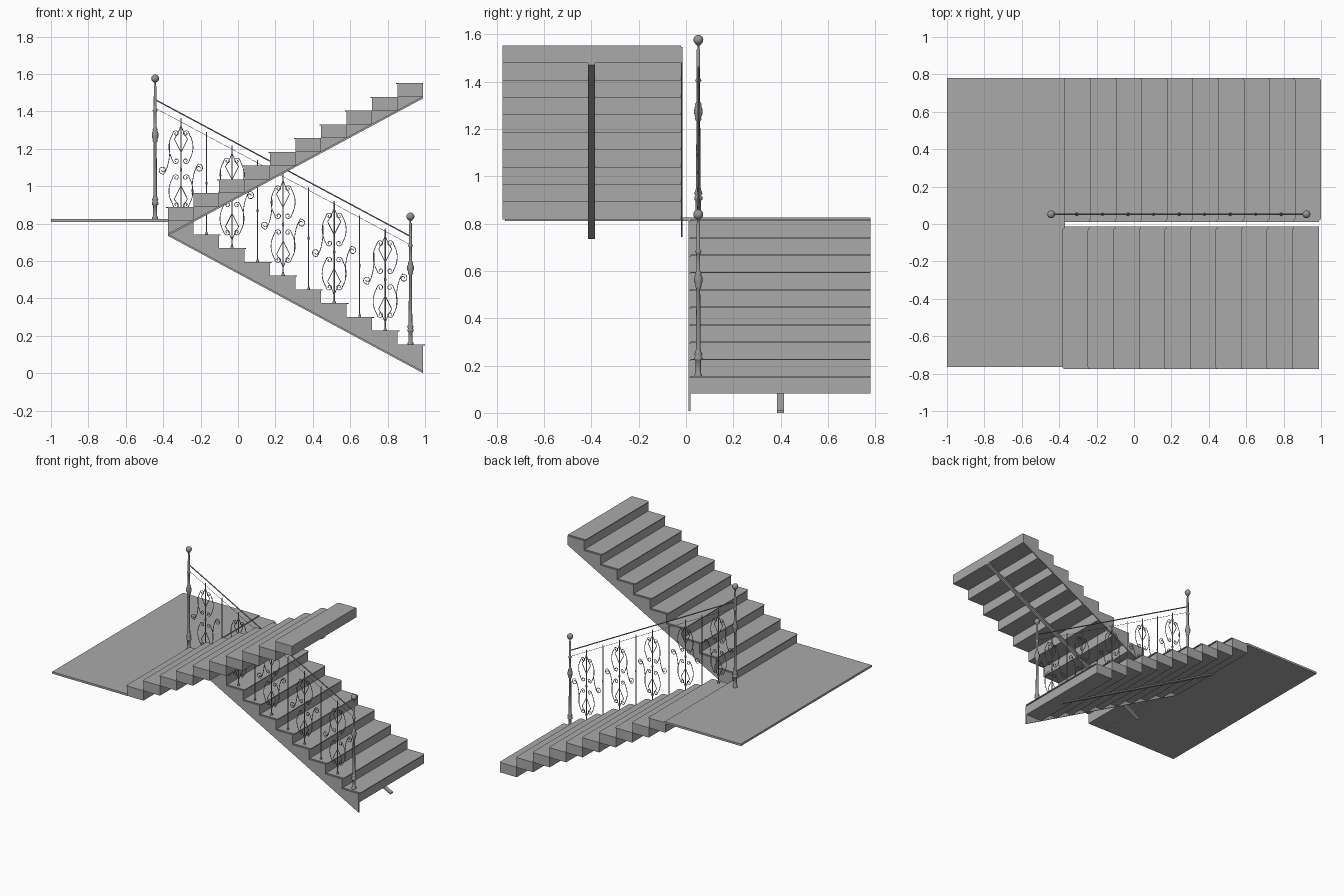
import bpy, bmesh, math
from mathutils import Vector

cube = bpy.data.objects.get("Cube")
if cube:
    bpy.data.objects.remove(cube)


def make_material(name, value):
    m = bpy.data.materials.new(name)
    m.use_nodes = True
    colour = (value, value, value, 1)
    m.diffuse_color = colour
    m.node_tree.nodes["Principled BSDF"].inputs["Base Color"].default_value = colour
    return m


stone = make_material("stone grey", 0.4)
iron = make_material("iron grey", 0.3)

STEPS, RUN, RISE, TREAD = 10, 0.1365, 0.0735, 0.006
RAIL_Y = 0.052


def finish(bm, name, mat):
    bmesh.ops.recalc_face_normals(bm, faces=bm.faces)
    me = bpy.data.meshes.new(name)
    bm.to_mesh(me)
    bm.free()
    me.materials.append(mat)
    ob = bpy.data.objects.new(name, me)
    bpy.context.collection.objects.link(ob)
    return ob


def prism(bm, points, offset):
    """Extrude a flat polygon along an offset."""
    face = bm.faces.new([bm.verts.new(p) for p in points])
    out = bmesh.ops.extrude_face_region(bm, geom=[face])
    verts = [v for v in out["geom"] if isinstance(v, bmesh.types.BMVert)]
    bmesh.ops.translate(bm, verts=verts, vec=offset)


def box(bm, x0, x1, y0, y1, z0, z1):
    prism(bm, [(x0, y0, z0), (x1, y0, z0), (x1, y1, z0), (x0, y1, z0)], (0, 0, z1 - z0))


def flight(name, start, side, base, y0, y1, plate_y):
    """Boxed steps with nosed treads, one side plate and a centre beam."""
    def px(t):
        return start + side * t

    risers, treads = bmesh.new(), bmesh.new()
    c = 0.012
    for i in range(STEPS):
        z = base + i * RISE
        box(risers, px(i * RUN), px((i + 1) * RUN), y0, y1, z, z + RISE - TREAD)
        nose, back = px(i * RUN - 0.009), px((i + 1) * RUN)
        inner = nose + side * c
        mid = nose + side * c * 0.3
        outline = [(back, y0), (inner, y0), (mid, y0 + c * 0.3), (nose, y0 + c),
                   (nose, y1 - c), (mid, y1 - c * 0.3), (inner, y1), (back, y1)]
        prism(treads, [(x, y, z + RISE - TREAD) for x, y in outline], (0, 0, TREAD))
    finish(risers, name + "_steps", stone)
    finish(treads, name + "_treads", stone)

    # Sawtooth side plate
    plate = bmesh.new()
    low, end = base - RISE, STEPS * RUN
    profile = [(0, low), (end, low + STEPS * RISE)]
    for i in reversed(range(STEPS)):
        z = base + (i + 1) * RISE - TREAD
        profile += [((i + 1) * RUN, z), (i * RUN, z)]
    prism(plate, [(px(t), plate_y, z) for t, z in profile], (0, 0.008, 0))
    finish(plate, name + "_side_plate", stone)

    # Sloping centre beam
    beam = bmesh.new()
    mid_y = (y0 + y1) / 2 - 0.015
    top = low + STEPS * RISE
    profile = [(0, low - 0.008), (end, top - 0.008), (end, top + 0.003), (0, low + 0.003)]
    prism(beam, [(px(t), mid_y, z) for t, z in profile], (0, 0.03, 0))
    finish(beam, name + "_centre_beam", stone)


flight("lower_flight", 0.99, -1, 0.0815, 0.018, 0.78, 0.010)
flight("upper_flight", -0.375, 1, 0.8165, -0.775, -0.022, -0.022)

landing = bmesh.new()
box(landing, -1, -0.37, -0.765, 0.78, 0.81, 0.825)
finish(landing, "landing", stone)


def lathe(name, profile, x, z, scale=1.0, sides=16):
    """Turn a radius and height profile around a vertical axis."""
    bm = bmesh.new()
    rings = []
    for r, h in profile:
        rings.append([bm.verts.new((x + r * math.cos(a), RAIL_Y + r * math.sin(a), z + h * scale))
                      for a in (math.tau * k / sides for k in range(sides))])
    for a, b in zip(rings, rings[1:]):
        for k in range(sides):
            n = (k + 1) % sides
            bm.faces.new((a[k], a[n], b[n], b[k]))
    bm.faces.new(rings[0])
    bm.faces.new(rings[-1])
    ob = finish(bm, name, iron)
    for p in ob.data.polygons:
        p.use_smooth = len(p.vertices) == 4
    return ob


# Newel posts with collars and ball tops
newel = [(.016, 0), (.016, .008), (.011, .014), (.011, .065), (.017, .07), (.017, .08),
         (.012, .084), (.018, .093), (.012, .104), (.01, .115), (.008, .37), (.014, .378),
         (.012, .385), (.018, .4), (.018, .415), (.012, .43), (.014, .437), (.008, .444),
         (.008, .52), (.014, .527), (.008, .535), (.007, .645), (.004, .648), (.004, .66),
         (.012, .664)]
for name, x, z, scale in (("upper", -0.443, 0.825, 1.1), ("lower", 0.922, 0.155, 1.0)):
    lathe(name + "_newel_post", newel, x, z, scale)
    ball = bmesh.new()
    bmesh.ops.create_uvsphere(ball, u_segments=16, v_segments=10, radius=0.021)
    bmesh.ops.translate(ball, verts=ball.verts, vec=(x, RAIL_Y, z + 0.683 * scale))
    ob = finish(ball, name + "_newel_ball", iron)
    for p in ob.data.polygons:
        p.use_smooth = True


def wires(name, paths, radius, depth=0.0):
    """Draw round or flattened bars along several paths."""
    cu = bpy.data.curves.new(name, "CURVE")
    cu.dimensions = "3D"
    cu.bevel_depth, cu.bevel_resolution = radius, 1
    cu.extrude = depth
    cu.use_fill_caps = True
    for path in paths:
        sp = cu.splines.new("POLY")
        sp.points.add(len(path) - 1)
        for pt, co in zip(sp.points, path):
            pt.co = (*co, 1)
    cu.materials.append(iron)
    ob = bpy.data.objects.new(name, cu)
    bpy.context.collection.objects.link(ob)


def rail_path(drop):
    return [(-0.443, RAIL_Y, 1.463 - drop), (0.922, RAIL_Y, 0.732 - drop)]


wires("handrail", [rail_path(0)], 0.004)
wires("lower_rail", [rail_path(0.045)], 0.0012)


def curl(cx, cz, r, start, turns):
    """Spiral from the rim of a scroll in to its eye."""
    n = 14
    return [(cx + r * (1 - .75 * k / n) * math.cos(start + math.tau * turns * k / n),
             cz + r * (1 - .75 * k / n) * math.sin(start + math.tau * turns * k / n))
            for k in range(n + 1)]


def arc(a, b, c, n=8):
    """Smooth quadratic bend from a to c."""
    a, b, c = Vector(a), Vector(b), Vector(c)
    return [tuple(a * (1 - t) ** 2 + b * 2 * t * (1 - t) + c * t * t)
            for t in (k / n for k in range(n))]


# Quarter of the scrollwork: long scroll, inner leaf and outer curl
top_curl = curl(.026, .19, .018, 0, 1.2)
low_curl = curl(.026, .045, .018, 0, -1.2)
long_scroll = top_curl[::-1] + arc((.044, .188), (.085, .118), (.044, .047)) + low_curl
leaf = arc((0, .235), (.008, .205), (.035, .16)) + arc((.035, .16), (.015, .12), (0, .09)) + [(0, .09)]
side_curl = arc((.06, .14), (.055, .03), (.092, -.028)) + curl(.097, -.005, .023, -1.8, 1.3)

shaft = [(.009, 0), (.009, .004), (.005, .012), (.0035, .02), (.0035, .262), (.006, .268),
         (.006, .278), (.0035, .284), (.0035, .535), (.0015, .548)]
for i in range(9):
    x = -0.305 + i * RUN
    z = 0.8165 - i * RISE
    ornate = i % 2 == 0
    lathe(f"baluster_{i + 1}", shaft if ornate else [(r * .8, h) for r, h in shaft], x, z, 1, 8)
    if ornate:
        paths = []
        for sx in (-1, 1):
            for sz in (-1, 1):
                for part in (long_scroll, leaf):
                    paths.append([(x + sx * u, RAIL_Y, z + .275 + sz * w) for u, w in part])
            paths.append([(x + sx * u, RAIL_Y, z + .275 - sx * w) for u, w in side_curl])
        wires(f"scrollwork_{i + 1}", paths, 0.0022)
